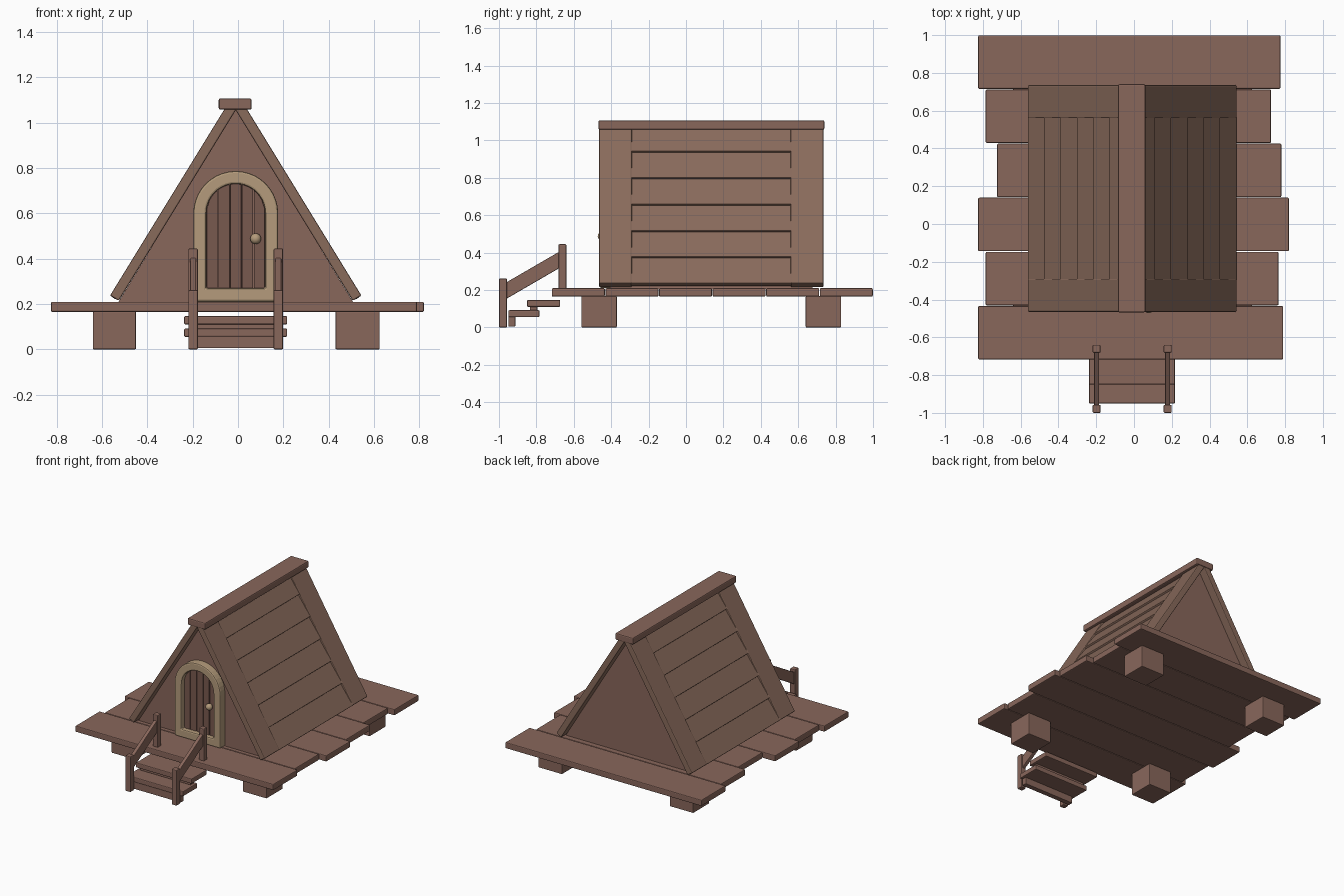
import bpy, bmesh, math
from mathutils import Matrix, Vector

if "Cube" in bpy.data.objects:
    bpy.data.objects.remove(bpy.data.objects["Cube"])

def material(name, rgb):
    m = bpy.data.materials.new(name)
    m.diffuse_color = (*rgb, 1)
    m.use_nodes = True
    m.node_tree.nodes["Principled BSDF"].inputs["Base Color"].default_value = m.diffuse_color
    return m

WOOD = material("wood", (0.25, 0.135, 0.105))
ROOF = material("roof_wood", (0.25, 0.145, 0.105))
DOOR = material("door_wood", (0.19, 0.10, 0.078))
TRIM = material("pale_trim", (0.46, 0.33, 0.20))

def finish(bm, name, mat, bevel=0.0):
    bmesh.ops.recalc_face_normals(bm, faces=bm.faces[:])
    if bevel:
        sharp = [e for e in bm.edges if e.calc_face_angle(0) > 0.6]
        bmesh.ops.bevel(bm, geom=sharp, offset=bevel, segments=2,
                        profile=0.5, affect='EDGES', clamp_overlap=True)
    me = bpy.data.meshes.new(name)
    bm.to_mesh(me)
    bm.free()
    me.materials.append(mat)
    ob = bpy.data.objects.new(name, me)
    bpy.context.collection.objects.link(ob)
    return ob

def box(name, x, y, z, mat=WOOD, bevel=0.006, frame=Matrix.Identity(4)):
    """Bevelled box from min/max ranges, placed through an optional frame."""
    bm = bmesh.new()
    bmesh.ops.create_cube(bm, size=1)
    for v in bm.verts:
        v.co = frame @ Vector([(r[0] + r[1]) / 2 + c * (r[1] - r[0])
                               for r, c in zip((x, y, z), v.co)])
    return finish(bm, name, mat, bevel)

def prism(name, pts, y0, y1, mat, bevel=0.0):
    """Extrude an x-z outline along y."""
    bm = bmesh.new()
    f = bm.faces.new([bm.verts.new((px, y0, pz)) for px, pz in pts])
    ext = bmesh.ops.extrude_face_region(bm, geom=[f])['geom']
    bmesh.ops.translate(bm, vec=(0, y1 - y0, 0),
                        verts=[g for g in ext if isinstance(g, bmesh.types.BMVert)])
    return finish(bm, name, mat, bevel)

CX = -0.01

# Deck planks of uneven length
ends = [(-0.825, 0.79), (-0.785, 0.765), (-0.825, 0.82),
        (-0.725, 0.78), (-0.785, 0.725), (-0.825, 0.775)]
for i, xr in enumerate(ends):
    y0 = -0.717 + i * 0.2865
    box(f"deck_plank_{i+1}", xr, (y0, y0 + 0.283), (0.165, 0.21))

# Foundation blocks
for i, xr in enumerate([(-0.64, -0.45), (0.43, 0.625)]):
    for j, yr in enumerate([(-0.56, -0.37), (0.64, 0.83)]):
        box(f"foot_{i}{j}", xr, yr, (0, 0.167), bevel=0.005)

# Cabin body with triangular gables
prism("gable_body", [(CX - 0.52, 0.205), (CX + 0.52, 0.205), (CX, 1.06)],
      -0.405, 0.675, WOOD)

# Roof: edge boards and lapped planks on each slope
L = 0.993
for s, side in ((-1, "left"), (1, "right")):
    d, n = Vector((-s * 0.523, 0, 0.852)), Vector((s * 0.852, 0, 0.523))
    base = Vector((CX + s * 0.516, 0, 0.214))
    slope = Matrix(((d.x, 0, n.x, base.x), (0, 1, 0, 0),
                    (d.z, 0, n.z, base.z), (0, 0, 0, 1)))
    for e, yr in (("front", (-0.465, -0.29)), ("back", (0.56, 0.735))):
        box(f"roof_edge_{side}_{e}", (0, L), yr, (0, 0.045), ROOF, frame=slope)
    for k in range(6):
        tilt = (slope @ Matrix.Translation((k * L / 6, 0, 0.044))
                @ Matrix.Rotation(math.radians(4.5), 4, 'Y'))
        box(f"roof_plank_{side}_{k+1}", (0, L / 6 + 0.008), (-0.295, 0.565),
            (-0.028, 0), ROOF, 0.004, tilt)
box("ridge_beam", (-0.085, 0.06), (-0.468, 0.74), (1.057, 1.107), bevel=0.008)

# Arched door surround, swept as inner and outer outline loops
def arch(r, bottom, steps=20):
    pts = [(CX + r * math.cos(math.pi * i / steps),
            0.6 + r * math.sin(math.pi * i / steps)) for i in range(steps + 1)]
    return pts + [(CX - r, bottom), (CX + r, bottom)]

bm = bmesh.new()
loops = [[bm.verts.new((x, y, z)) for x, z in arch(r, b)]
         for r, b, y in ((0.187, 0.21, -0.395), (0.187, 0.21, -0.46),
                         (0.13, 0.27, -0.46), (0.13, 0.27, -0.395))]
N = len(loops[0])
for a in range(4):
    A, B = loops[a], loops[(a + 1) % 4]
    for i in range(N):
        j = (i + 1) % N
        bm.faces.new((A[i], A[j], B[j], B[i]))
finish(bm, "door_frame", TRIM, 0.009)

# Door boards, each cut to the arch
w = 0.26 / 5
for i in range(5):
    x0 = CX - 0.13 + i * w + 0.0015
    xs = [x0 + (w - 0.003) * t / 4 for t in range(5)]
    top = [(x, 0.6 + math.sqrt(max(0, 0.13**2 - (x - CX)**2))) for x in reversed(xs)]
    prism(f"door_board_{i+1}", [(xs[0], 0.265), (xs[-1], 0.265)] + top,
          -0.43, -0.39, DOOR, 0.003)

# Door knob and stem
bm = bmesh.new()
bmesh.ops.create_uvsphere(bm, u_segments=20, v_segments=12, radius=0.024,
                          matrix=Matrix.Translation((0.078, -0.448, 0.488)))
for f in bm.faces:
    f.smooth = True
finish(bm, "door_knob", TRIM)

# Steps and their risers
box("lower_step", (-0.238, 0.217), (-0.95, -0.783), (0.055, 0.092))
box("upper_step", (-0.238, 0.217), (-0.85, -0.673), (0.11, 0.147))
box("lower_riser", (-0.218, 0.198), (-0.95, -0.912), (0.005, 0.058), bevel=0.004)
box("upper_riser", (-0.218, 0.198), (-0.835, -0.795), (0.09, 0.113), bevel=0.004)

# Stair posts and sloping handrails
for side, x in (("left", -0.198), ("right", 0.178)):
    box(f"low_post_{side}", (x - 0.021, x + 0.021), (-1.0, -0.957), (0, 0.262))
    box(f"high_post_{side}", (x - 0.021, x + 0.021), (-0.682, -0.64), (0.205, 0.445))
    shear = Matrix(((1, 0, 0, 0), (0, 1, 0, 0), (0, 0.58, 1, 0.755), (0, 0, 0, 1)))
    box(f"handrail_{side}", (x - 0.013, x + 0.013), (-0.965, -0.675),
        (-0.045, 0.043), bevel=0.004, frame=shear)
